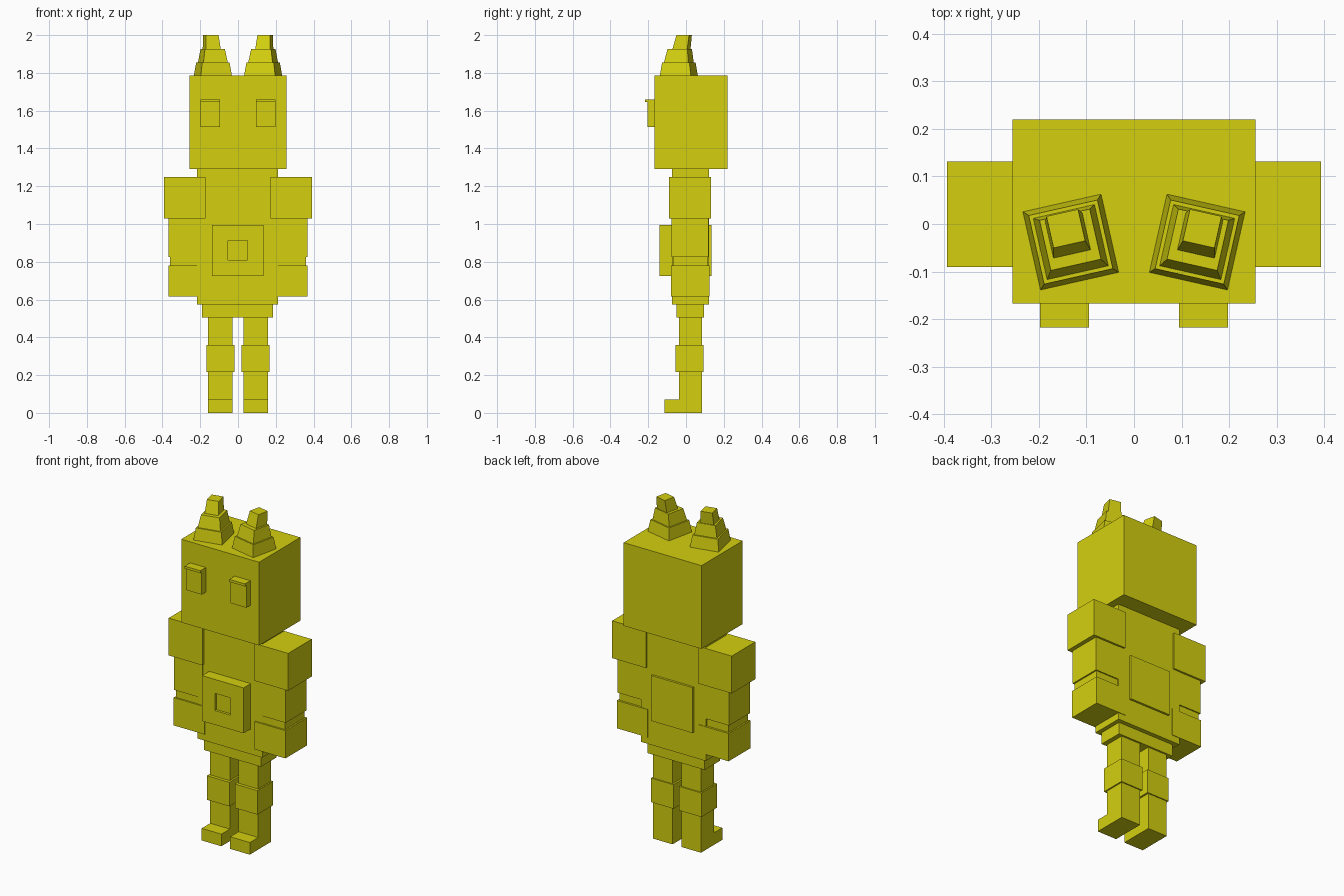
import bpy, bmesh, math
from mathutils import Matrix, Vector

if "Cube" in bpy.data.objects:
    bpy.data.objects.remove(bpy.data.objects["Cube"])

gold = bpy.data.materials.new("yellow_gold")
gold.diffuse_color = (0.66, 0.63, 0.005, 1)
gold.use_nodes = True
gold.node_tree.nodes["Principled BSDF"].inputs["Base Color"].default_value = gold.diffuse_color


def finish(name, bm):
    bmesh.ops.recalc_face_normals(bm, faces=bm.faces)
    me = bpy.data.meshes.new(name)
    bm.to_mesh(me)
    bm.free()
    me.materials.append(gold)
    ob = bpy.data.objects.new(name, me)
    bpy.context.collection.objects.link(ob)
    return ob


def box(name, x, y, z):
    """Box from (min, max) ranges."""
    bm = bmesh.new()
    bmesh.ops.create_cube(bm, size=1)
    for v in bm.verts:
        v.co = [(r[0] + r[1]) / 2 + c * (r[1] - r[0]) for r, c in zip((x, y, z), v.co)]
    return finish(name, bm)


def pair(name, x, y, z):
    """Mirrored left and right boxes."""
    box("right_" + name, x, y, z)
    box("left_" + name, (-x[1], -x[0]), y, z)


# Head, eyes and brows
box("head", (-0.256, 0.256), (-0.167, 0.22), (1.29, 1.785))
pair("eye", (0.095, 0.198), (-0.205, -0.15), (1.513, 1.645))
pair("brow", (0.095, 0.198), (-0.218, -0.15), (1.645, 1.66))

# Torso and hips
box("torso", (-0.216, 0.211), (-0.073, 0.122), (0.575, 1.29))
box("hips", (-0.19, 0.186), (-0.05, 0.096), (0.505, 0.58))

# Belly plate with a shallow square recess, showing through at the back
belly = box("belly_plate", (-0.138, 0.135), (-0.14, 0.135), (0.725, 0.995))
bm = bmesh.new()
bm.from_mesh(belly.data)
front = min(bm.faces, key=lambda f: f.calc_center_median().y)
bmesh.ops.inset_region(bm, faces=[front], thickness=0.084)
for v in front.verts:
    v.co.x = -0.054 if v.co.x < 0 else 0.049
    v.co.z = 0.81 if v.co.z < 0.86 else 0.912
wall = bmesh.ops.extrude_discrete_faces(bm, faces=[front])["faces"]
bmesh.ops.translate(bm, vec=(0, 0.015, 0), verts=wall[0].verts)
bm.to_mesh(belly.data)
bm.free()

# Arms
pair("shoulder", (0.172, 0.393), (-0.09, 0.132), (1.028, 1.25))
pair("upper_arm", (0.18, 0.368), (-0.077, 0.12), (0.825, 1.03))
pair("elbow", (0.18, 0.359), (-0.07, 0.113), (0.775, 0.83))
pair("forearm", (0.165, 0.368), (-0.08, 0.125), (0.615, 0.78))

# Legs
pair("leg", (0.029, 0.158), (-0.036, 0.085), (0, 0.51))
pair("knee", (0.018, 0.166), (-0.055, 0.092), (0.217, 0.36))
pair("foot", (0.029, 0.158), (-0.115, 0.085), (0, 0.072))

# Horns: stacked frustums, each as ((z, half size, u, v) bottom, top)
TIERS = [((1.78, 0.085, 0, 0), (1.855, 0.074, 0, 0)),
         ((1.855, 0.066, 0, 0), (1.926, 0.054, 0, 0.005)),
         ((1.926, 0.04, 0.003, 0.015), (2.0, 0.034, 0.004, 0.03))]
for side, label in ((1, "right"), (-1, "left")):
    turn = Matrix.Rotation(math.radians(-12.7), 4, 'Z')
    for i, ends in enumerate(TIERS):
        bm = bmesh.new()
        bmesh.ops.create_cube(bm, size=2)
        for v in bm.verts:
            z, h, du, dv = ends[v.co.z > 0]
            p = turn @ Vector((v.co.x * h + du, v.co.y * h + dv, z))
            v.co = (side * (p.x + 0.133), p.y - 0.038, p.z)
        finish(f"{label}_horn_tier_{i + 1}", bm)
